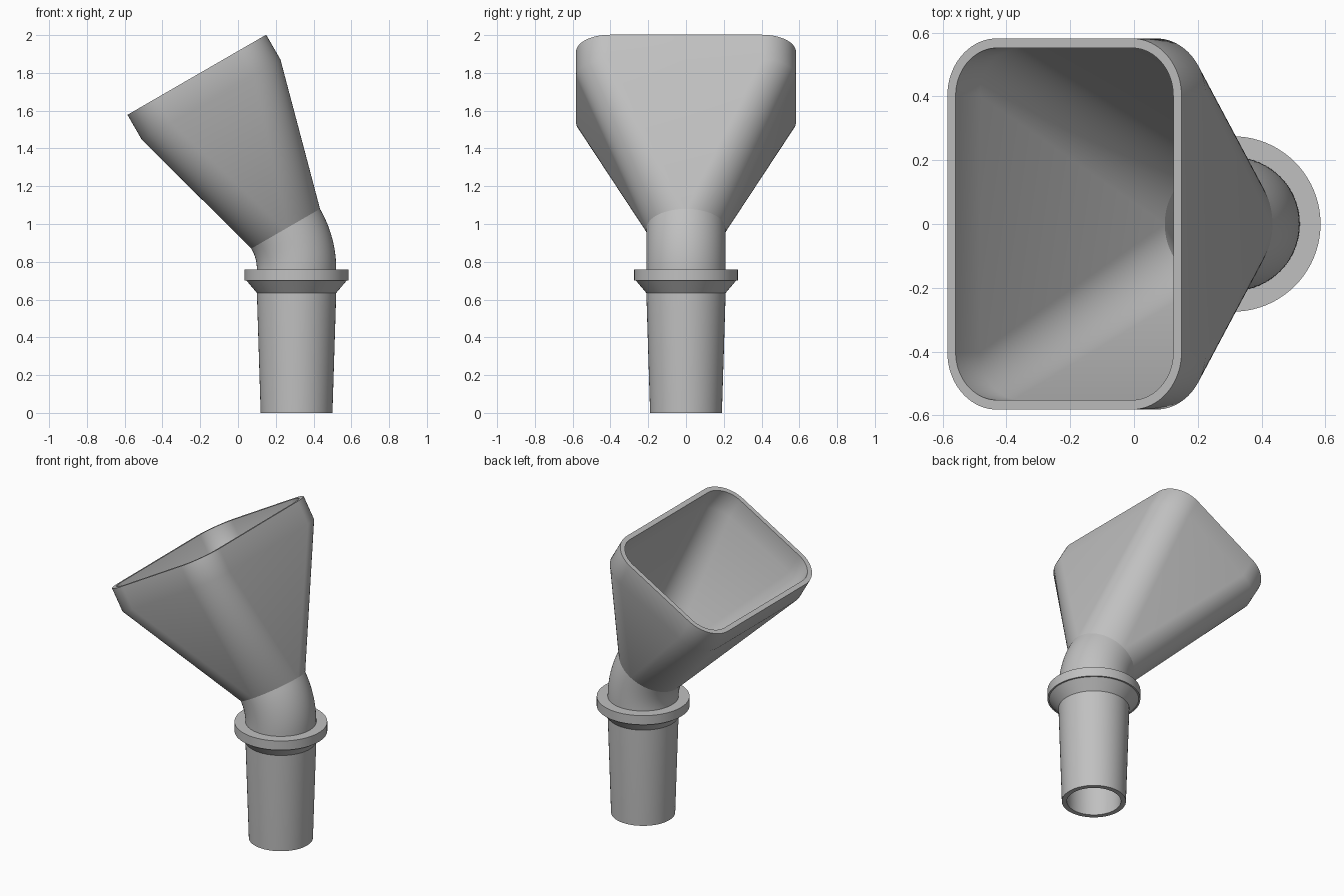
import bpy
import bmesh
from math import sin, cos, pi, radians
from mathutils import Matrix, Vector

cube = bpy.data.objects.get("Cube")
if cube:
    bpy.data.objects.remove(cube, do_unlink=True)

grey = bpy.data.materials.new("plain grey")
grey.use_nodes = True
colour = (0.53, 0.53, 0.53, 1)
grey.diffuse_color = colour
grey.node_tree.nodes["Principled BSDF"].inputs["Base Color"].default_value = colour

AXIS_X = 0.31      # upright pipe axis
BEND_Z = 0.76      # height where the elbow starts
BEND_R = 0.43
TILT = radians(30)
QUARTER = 20       # steps per quarter turn


def ring(radius, half_x=None, half_y=None, frame=Matrix(), z=0):
    """Rounded rectangle; a plain circle when no half sizes are given."""
    dx = (half_x or radius) - radius
    dy = (half_y or radius) - radius
    points = []
    for q, (sx, sy) in enumerate(((1, 1), (-1, 1), (-1, -1), (1, -1))):
        for i in range(QUARTER + 1):
            a = (q + i / QUARTER) * pi / 2
            points.append(frame @ Vector((sx * dx + radius * cos(a),
                                          sy * dy + radius * sin(a), z)))
    return points


def skin(name, *strips):
    """Bridge each sequence of rings into one smooth object."""
    bm = bmesh.new()
    for rings in strips:
        loops = [[bm.verts.new(p) for p in r] for r in rings]
        for a, b in zip(loops, loops[1:]):
            for i in range(len(a)):
                j = (i + 1) % len(a)
                bm.faces.new((a[i], a[j], b[j], b[i]))
    bmesh.ops.remove_doubles(bm, verts=bm.verts, dist=1e-5)
    mesh = bpy.data.meshes.new(name)
    bm.to_mesh(mesh)
    bm.free()
    mesh.materials.append(grey)
    obj = bpy.data.objects.new(name, mesh)
    bpy.context.collection.objects.link(obj)
    bpy.ops.object.select_all(action="DESELECT")
    obj.select_set(True)
    bpy.context.view_layer.objects.active = obj
    bpy.ops.object.shade_smooth_by_angle(angle=radians(30))
    return obj


def lathe(name, profile):
    frame = Matrix.Translation((AXIS_X, 0, 0))
    return skin(name, [ring(r, frame=frame, z=z) for r, z in profile])


def bend_frame(angle):
    pivot = Vector((AXIS_X - BEND_R, 0, BEND_Z))
    return (Matrix.Translation(pivot) @ Matrix.Rotation(-angle, 4, "Y")
            @ Matrix.Translation((BEND_R, 0, 0)))


# Tapered hollow pipe, from the bore round the bottom lip to the outside
lathe("tapered_pipe", [(0.18, BEND_Z), (0.16, 0), (0.19, 0),
                       (0.21, 0.635), (0.21, BEND_Z)])

# Collar with a chamfered underside
lathe("collar", [(0.2, 0.635), (0.21, 0.635), (0.265, 0.70), (0.275, 0.70),
                 (0.275, BEND_Z), (0.2, BEND_Z)])

# Hollow elbow
frames = [bend_frame(TILT * i / 12) for i in range(13)]
skin("elbow", [ring(0.21, frame=f) for f in frames],
     [ring(0.18, frame=f) for f in reversed(frames)])

# Funnel from the round elbow to a rounded rectangular mouth
end = bend_frame(TILT)
HALF_X, HALF_Y, WALL = 0.424, 0.582, 0.03
SHOULDER, MOUTH = 0.79, 0.941
outer = [ring(0.18, HALF_X, HALF_Y, end, z) for z in (SHOULDER, MOUTH)]
inner = [ring(0.15, HALF_X - WALL, HALF_Y - WALL, end, z)
         for z in (MOUTH, SHOULDER)]
skin("funnel", [ring(0.21, frame=end)] + outer + inner + [ring(0.18, frame=end)])
